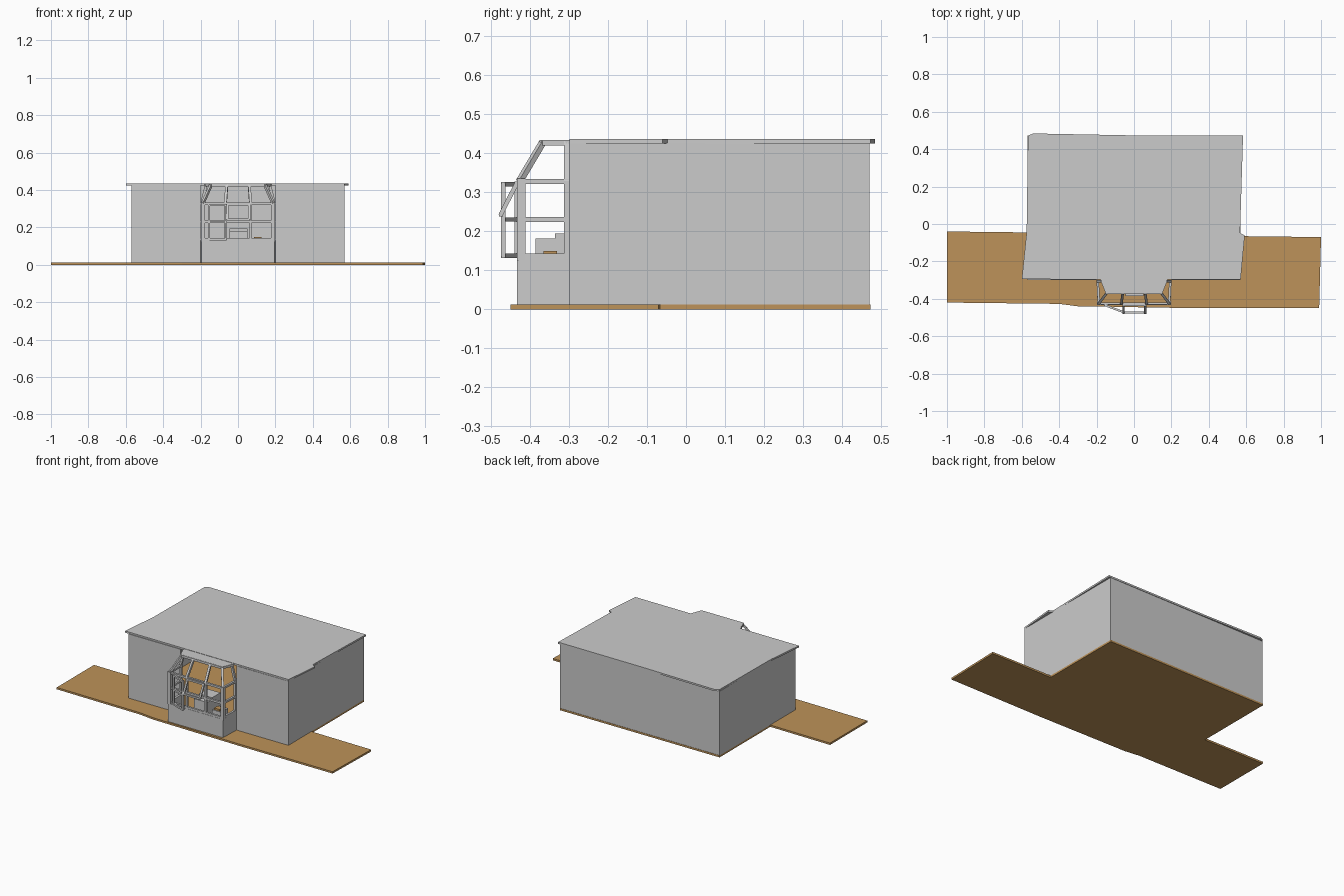
import bpy, bmesh
from mathutils import Vector

if "Cube" in bpy.data.objects:
    bpy.data.objects.remove(bpy.data.objects["Cube"])


def material(name, rgb):
    m = bpy.data.materials.new(name)
    m.diffuse_color = (*rgb, 1)
    m.use_nodes = True
    m.node_tree.nodes["Principled BSDF"].inputs["Base Color"].default_value = m.diffuse_color
    return m


GREY = material("plain grey", (0.6, 0.6, 0.6))
WOOD = material("brown wood", (0.51, 0.29, 0.10))


def finish(name, bm, mat):
    bmesh.ops.recalc_face_normals(bm, faces=bm.faces[:])
    me = bpy.data.meshes.new(name)
    bm.to_mesh(me)
    bm.free()
    me.materials.append(mat)
    ob = bpy.data.objects.new(name, me)
    bpy.context.collection.objects.link(ob)
    return ob


def prism(name, pts, z0, z1, mat=GREY):
    """Flat outline extruded upward."""
    bm = bmesh.new()
    face = bm.faces.new([bm.verts.new((x, y, z0)) for x, y in pts])
    ext = bmesh.ops.extrude_face_region(bm, geom=[face])
    top = [v for v in ext["geom"] if isinstance(v, bmesh.types.BMVert)]
    bmesh.ops.translate(bm, verts=top, vec=(0, 0, z1 - z0))
    return finish(name, bm, mat)


def block(name, x0, x1, y0, y1, z0, z1, mat=GREY):
    return prism(name, [(x0, y0), (x1, y0), (x1, y1), (x0, y1)], z0, z1, mat)


def bars(name, segments, w, d=None, mat=GREY):
    """Square bars between point pairs, w wide and d deep."""
    d = d or w
    bm = bmesh.new()
    for a, b in segments:
        a, b = Vector(a), Vector(b)
        q = (b - a).to_track_quat('Z', 'Y')
        res = bmesh.ops.create_cube(bm, size=1)
        for v in res["verts"]:
            c = Vector((v.co.x * w, v.co.y * d, v.co.z * ((b - a).length + w * 0.5)))
            v.co = (a + b) / 2 + q @ c
    return finish(name, bm, mat)


def loop(pts):
    return [(pts[i], pts[(i + 1) % len(pts)]) for i in range(len(pts))]


# ground strip with the room floor behind it
prism("wooden_base", [(-1, -.42), (-.4, -.427), (-.3, -.44), (.33, -.45), (.99, -.45),
                      (1, -.07), (.57, -.065), (.57, .472), (-.57, .472), (-.57, -.045), (-1, -.04)],
      0, .012, WOOD)

# hollow room: back, side and front walls
F, T, W = .012, .426, .01
block("back_wall", -.57, .57, .47 - W, .47, F, T)
for s, side in ((-1, "left"), (1, "right")):
    xa, xb = sorted((s * .57, s * (.57 - W)))
    block(side + "_wall", xa, xb, -.29, .46, F, T)
    xa, xb = sorted((s * .57, s * .2))
    block(side + "_front_wall", xa, xb, -.30, -.29, F, T)

# thin roof, slightly uneven at the eaves
prism("roof", [(-.6, -.295), (.57, -.298), (.592, -.06), (.567, -.048), (.583, .472),
               (-.02, .474), (-.54, .484), (-.567, .472), (-.574, -.043)], .425, .436)

# bay: low wall and small flat roof
prism("bay_low_wall", [(-.2, -.3), (-.195, -.433), (.195, -.433), (.2, -.3),
                       (.188, -.3), (.183, -.421), (-.183, -.421), (-.188, -.3)], F, .13)
prism("bay_roof", [(-.18, -.295), (-.15, -.372), (.15, -.372), (.18, -.295)], .421, .434)

# bay uprights, rails and sloping glazing bars
YF, YB, YT = -.425, -.306, -.368
posts, rails, slopes = [], [], []
for s in (-1, 1):
    posts.append(((s * .188, YF + .003, .13), (s * .188, YF + .003, .33)))
    rails.append(((s * .194, YB, .13), (s * .194, YB, .33)))
    rails.append(((s * .067, YF, .13), (s * .067, YF, .33)))
    for z in (.136, .23, .327):
        rails.append(((s * .188, YF, z), (s * .194, YB, z)))
    slopes.append(((s * .188, YF, .33), (s * .145, YT, .426)))
    slopes.append(((s * .067, YF, .33), (s * .06, YT, .426)))
    slopes.append(((s * .194, YB, .33), (s * .17, YB, .426)))
    slopes.append(((s * .145, YT, .426), (s * .17, YB, .426)))
for z in (.136, .23, .327):
    rails.append(((-.188, YF, z), (.188, YF, z)))
slopes.append(((-.145, YT, .426), (.145, YT, .426)))
bars("bay_corner_posts", posts, .022)
bars("bay_window_rails", rails, .013)
bars("bay_sloping_bars", slopes, .014)

# open middle sash, hinged at the top
bars("top_hung_sash", loop([(-.055, -.434, .322), (.06, -.434, .322),
                            (.06, -.474, .243), (-.055, -.474, .243)]), .011)

# open left sash, hinged at the side
h, o = (-.155, -.434), (-.065, -.468)
bars("side_hung_sash", loop([(*h, .137), (*o, .137), (*o, .32), (*h, .32)])
     + [((*h, .23), (*o, .23))], .011)

# seat and small tray inside the bay
block("bay_seat", -.045, .05, -.385, -.25, F, .182)
block("bay_seat_back", -.045, .05, -.335, -.25, .182, .194)
block("bay_side_table", .075, .14, -.37, -.30, F, .137)
block("bay_tray", .085, .125, -.365, -.33, .137, .149, WOOD)
